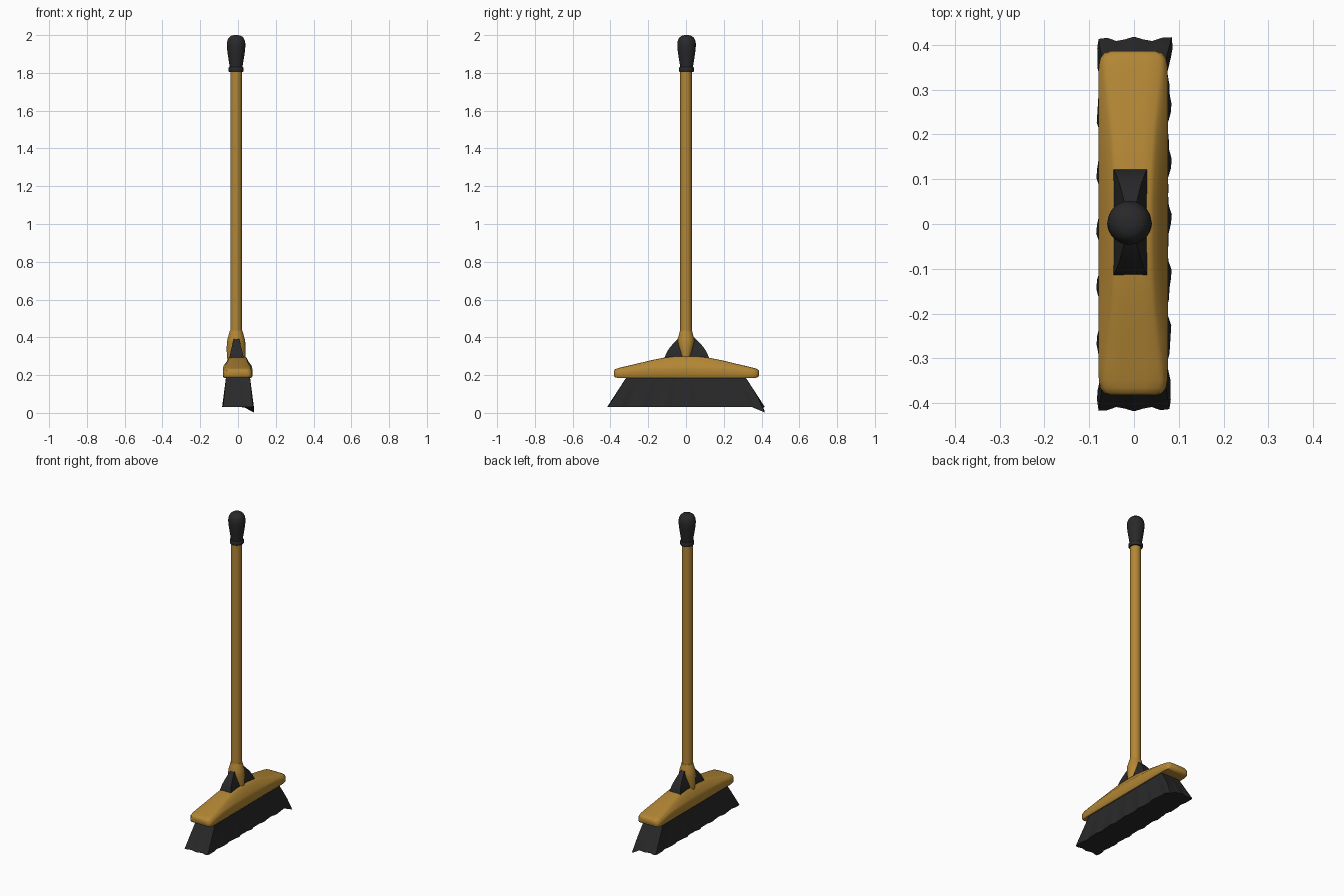
import bpy, math

if "Cube" in bpy.data.objects:
    bpy.data.objects.remove(bpy.data.objects["Cube"])

CX = -0.01   # handle axis


def material(name, rgb):
    m = bpy.data.materials.new(name)
    m.diffuse_color = (*rgb, 1)
    m.use_nodes = True
    m.node_tree.nodes["Principled BSDF"].inputs["Base Color"].default_value = m.diffuse_color
    return m


GOLD = material("gold", (0.45, 0.24, 0.035))
DARK = material("dark", (0.022, 0.022, 0.023))


def loft(name, rings, mat, angle=40):
    """Skin a list of equal-length point rings and cap both ends."""
    n = len(rings[0])
    verts = [p for r in rings for p in r]
    faces = [(k * n + i, k * n + (i + 1) % n, (k + 1) * n + (i + 1) % n, (k + 1) * n + i)
             for k in range(len(rings) - 1) for i in range(n)]
    faces.append(tuple(reversed(range(n))))
    faces.append(tuple(range(len(verts) - n, len(verts))))
    me = bpy.data.meshes.new(name)
    me.from_pydata(verts, [], faces)
    ob = bpy.data.objects.new(name, me)
    bpy.context.collection.objects.link(ob)
    me.materials.append(mat)
    bpy.ops.object.select_all(action='DESELECT')
    ob.select_set(True)
    bpy.context.view_layer.objects.active = ob
    bpy.ops.object.mode_set(mode='EDIT')
    bpy.ops.mesh.select_all(action='SELECT')
    bpy.ops.mesh.normals_make_consistent(inside=False)
    bpy.ops.object.mode_set(mode='OBJECT')
    bpy.ops.object.shade_smooth_by_angle(angle=math.radians(angle))
    return ob


def oval(rx, ry, z, n=32, cy=0.0):
    return [(CX + rx * math.cos(2 * math.pi * i / n), cy + ry * math.sin(2 * math.pi * i / n), z)
            for i in range(n)]


# Pole
loft("pole", [oval(0.031, 0.031, z) for z in (0.38, 1.82)], GOLD)

# Grip collar and rounded grip
loft("grip_collar", [oval(r, r, z, cy=0.003) for r, z in
                     [(0.037, 1.805), (0.040, 1.809), (0.040, 1.826), (0.037, 1.83)]], DARK)
loft("grip", [oval(r, r, z, cy=0.003) for r, z in
              [(0.034, 1.825), (0.035, 1.84), (0.040, 1.87), (0.046, 1.91), (0.049, 1.94),
               (0.049, 1.955), (0.046, 1.972), (0.039, 1.986), (0.027, 1.996), (0.010, 2.0)]], DARK)

# Socket that joins the pole to the head
loft("socket", [oval(rx, ry, z) for rx, ry, z in
                [(0.044, 0.028, 0.27), (0.049, 0.033, 0.30), (0.050, 0.041, 0.34),
                 (0.049, 0.046, 0.37), (0.046, 0.045, 0.39), (0.039, 0.037, 0.415),
                 (0.033, 0.032, 0.435)]], GOLD)

# Side fins: one curved bracket running through the socket
fin = []
for hy, hx, z in [(0.119, 0.038, 0.275), (0.117, 0.037, 0.295), (0.104, 0.031, 0.325),
                  (0.085, 0.024, 0.352), (0.062, 0.018, 0.377), (0.038, 0.012, 0.40)]:
    fin.append([(CX + 0.002 + sx * hx, 0.004 + sy * hy, z)
                for sx, sy in ((-1, -1), (1, -1), (1, 1), (-1, 1))])
loft("fins", fin, DARK)

# Head: cross-sections along y as (distance, half width, top half width, bottom z, top z)
half = [(0.0, 0.0775, 0.043, 0.185, 0.300), (0.06, 0.0775, 0.043, 0.185, 0.299),
        (0.12, 0.0775, 0.045, 0.185, 0.292), (0.19, 0.0775, 0.049, 0.185, 0.278),
        (0.26, 0.0775, 0.056, 0.185, 0.261), (0.32, 0.0775, 0.062, 0.185, 0.247),
        (0.35, 0.0765, 0.064, 0.185, 0.240), (0.368, 0.073, 0.062, 0.186, 0.235),
        (0.379, 0.065, 0.055, 0.189, 0.230), (0.384, 0.054, 0.046, 0.195, 0.222)]


def head_ring(y, w, t, b, top):
    s = b + min(0.05, (top - b) * 0.65)
    side = [(w - 0.006, b), (w, b + 0.008), (w, s), (w - 0.004, s + (top - s) * 0.25),
            (t + (w - t) * 0.45, s + (top - s) * 0.55), (t + 0.003, top - 0.006),
            (t - 0.006, top - 0.001), (t * 0.45, top)]
    pts = side + [(-x, z) for x, z in reversed(side)]
    return [(x - 0.002, y + 0.002, z) for x, z in pts]


sections = [(-h[0], *h[1:]) for h in reversed(half[1:])] + half
loft("head", [head_ring(*s) for s in sections], GOLD, 50)


# Bristles: pleated skirt flaring towards the floor
def bristle_ring(f):
    hx, hy, z = 0.062 + 0.017 * f, 0.308 + 0.105 * f, 0.20 - 0.17 * f
    pts = []
    n, m = 40, 8
    for sx in (1, -1):
        for i in range(n):      # long side
            u = sx * (2 * i / n - 1)
            wave = f * (0.004 * math.sin(u * 20 + sx) + 0.002 * math.sin(u * 43))
            pts.append([sx * hx + wave * (abs(u) < 1), u * hy, z])
        for i in range(m):      # short side
            u = sx * (1 - 2 * i / m)
            pts.append([u * hx, sx * (hy + f * 0.005 * math.cos(u * 7)), z])
    for p in pts:               # one bent corner reaches the floor
        d = math.hypot((p[0] - 0.079) / 0.045, (p[1] - 0.413) / 0.05)
        k = f * f * max(0, 1 - d)
        p[2] -= 0.03 * k
        p[0] += 0.006 * k
    return [tuple(p) for p in pts]


loft("bristles", [bristle_ring(f) for f in (0, 0.33, 0.67, 1)], DARK, 30)
